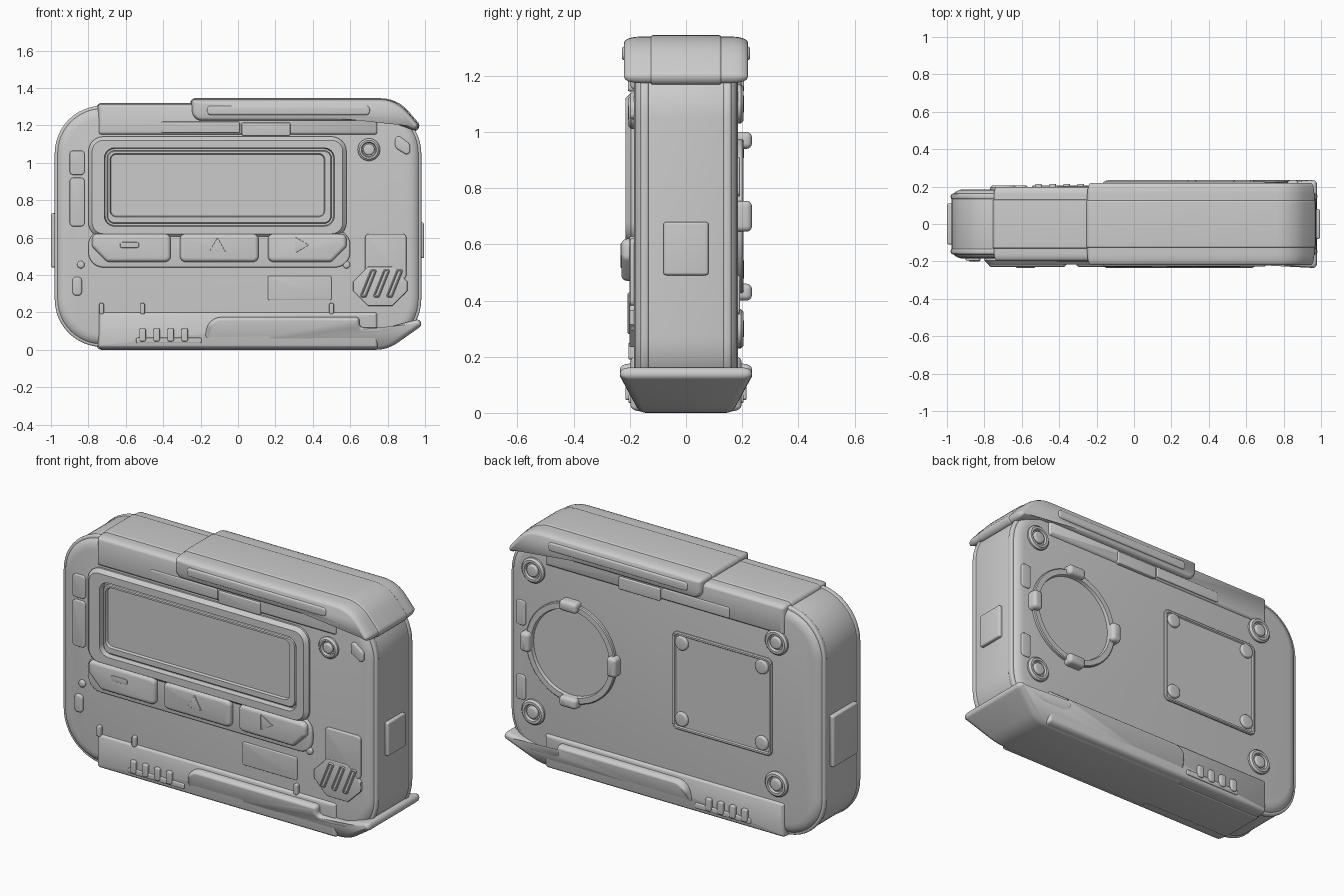
import bpy, bmesh, math
from mathutils import Vector

if "Cube" in bpy.data.objects:
    bpy.data.objects.remove(bpy.data.objects["Cube"], do_unlink=True)

GREY = (.6, .6, .6, 1)
grey = bpy.data.materials.new("plain_grey")
grey.use_nodes = True
grey.diffuse_color = GREY
grey.node_tree.nodes["Principled BSDF"].inputs["Base Color"].default_value = GREY

# Shared sizes: half depth of the case, rounding radii, and the two faces
DEPTH = .18
HAIR, THIN, TIGHT, SOFT, WIDE, BROAD = .005, .01, .02, .03, .08, .2
FRONT, BACK = -1, 1


def fillet(points, radius, segments=6):
    """Counter-clockwise polygon in x and z with rounded corners."""
    corners = [Vector(point) for point in points]
    outline = []
    for i, corner in enumerate(corners):
        size = radius[i] if isinstance(radius, list) else radius
        before = corners[i - 1] - corner
        after = corners[(i + 1) % len(corners)] - corner
        half = before.angle(after) / 2
        longest = min(before.length, after.length) * .48
        cut = min(size / math.tan(half), longest)
        before.normalize()
        after.normalize()
        centre = corner + (before + after).normalized() * cut / math.cos(half)
        start = corner + before * cut - centre
        finish = corner + after * cut - centre
        sweep = math.atan2(start.x * finish.y - start.y * finish.x, start.dot(finish))
        for step in range(segments + 1):
            turn = sweep * step / segments
            c, s = math.cos(turn), math.sin(turn)
            outline.append(centre + Vector((start.x * c - start.y * s, start.x * s + start.y * c)))
    return outline


def rect(x, z, width, height, radius=TIGHT, segments=6):
    w, h = width / 2, height / 2
    return fillet([(x - w, z - h), (x + w, z - h), (x + w, z + h), (x - w, z + h)], radius, segments)


def circle(x, z, radius, sides=32, phase=0):
    angles = [phase + math.tau * k / sides for k in range(sides)]
    return [Vector((x + radius * math.cos(a), z + radius * math.sin(a))) for a in angles]


def inset(outline, distance):
    moved = []
    for i, point in enumerate(outline):
        along = (outline[(i + 1) % len(outline)] - outline[i - 1]).normalized()
        moved.append(point + Vector((-along.y, along.x)) * distance)
    return moved


def loft(name, loops):
    """Skin a stack of (outline, y) loops and cap both ends."""
    bm = bmesh.new()
    rings = [[bm.verts.new((p.x, y, p.y)) for p in outline] for outline, y in loops]
    for lower, upper in zip(rings, rings[1:]):
        for i in range(len(lower)):
            bm.faces.new((lower[i - 1], lower[i], upper[i], upper[i - 1]))
    bm.faces.new(rings[0])
    bm.faces.new(rings[-1])
    bmesh.ops.recalc_face_normals(bm, faces=bm.faces)
    mesh = bpy.data.meshes.new(name)
    bm.to_mesh(mesh)
    bm.free()
    mesh.materials.append(grey)
    part = bpy.data.objects.new(name, mesh)
    bpy.context.collection.objects.link(part)
    bpy.ops.object.select_all(action="DESELECT")
    part.select_set(True)
    bpy.context.view_layer.objects.active = part
    bpy.ops.object.shade_smooth_by_angle(angle=math.radians(35))
    return part


def rounded_end(outline, y, side, bevel, fall):
    """Loops of a quarter-round edge that finishes at y."""
    turns = [math.pi / 2 * k / 4 for k in range(5)]
    return [(inset(outline, bevel * (1 - math.cos(t))), y - side * fall * (1 - math.sin(t))) for t in turns]


def slab(name, outline, half, bevel=THIN, fall=THIN, middle=0):
    """Part through the case, rounded on its front and back."""
    front_end = rounded_end(outline, middle - half, FRONT, bevel, fall)
    return loft(name, front_end[::-1] + rounded_end(outline, middle + half, BACK, bevel, fall))


def plate(name, outline, height, side=FRONT, bevel=HAIR):
    """Raised part on one face of the case."""
    root = [(outline, side * (DEPTH - TIGHT))]
    return loft(name, root + rounded_end(outline, side * (DEPTH + height), side, bevel, bevel))


def frame(name, outer, inner, height, floor, side=FRONT, bevel=HAIR):
    """Raised rim on one face, sunk to a floor inside."""
    top = side * (DEPTH + height)
    return loft(name, [(outer, side * (DEPTH - TIGHT)), (outer, top - side * bevel),
                       (inset(outer, bevel), top), (inset(inner, -HAIR), top),
                       (inner, side * (DEPTH + floor))])


def stud(name, x, z, radius, side):
    frame(name + "_washer", circle(x, z, radius), circle(x, z, radius * .6), .025, .012, side, THIN)
    plate(name + "_head", circle(x, z, radius / 2), .027, side, THIN)


# Case, edge ridges and end strips
case = rect(0, .66, 1.95, 1.28, .25, 12)
slab("case", case, DEPTH + HAIR, .06, .05)
for side in (FRONT, BACK):
    slab("edge_ridge", inset(case, -HAIR), .015, middle=side * .147)
for z, height in ((1.23, .17), (.105, .2)):
    strip = rect(0, z, 1.5, height)
    slab("end_strip", strip, .197, TIGHT, .04)
    slab("end_band", inset(strip, -HAIR), .13, HAIR)

# Corner bumpers
upper = fillet([(-.25, 1.34), (-.25, 1.22), (.8, 1.22), (.95, 1.17), (.97, 1.2), (.85, 1.34)],
               [TIGHT, WIDE, WIDE, TIGHT, SOFT, BROAD])
slab("upper_bumper", upper, .22, TIGHT, .06)
slab("upper_bumper_band", inset(upper, -HAIR), .125, HAIR)
lower = fillet([(-.2, 0), (.8, 0), (.985, .13), (.97, .165), (.8, .12), (.65, .12), (.65, .175), (-.15, .175)],
               [THIN, BROAD, SOFT, TIGHT, WIDE, TIGHT, TIGHT, WIDE])
bumper = slab("lower_bumper", lower, .235, TIGHT, SOFT)
for vert in bumper.data.vertices:
    vert.co.y *= 1 - .3 * max(0, 1 - vert.co.z / .13)

# Display bezel with recessed screen
lip = rect(-.1, .87, 1.22, .41, .05)
frame("display_bezel", rect(-.11, .87, 1.38, .54, WIDE), lip, .036, .006, bevel=TIGHT)
frame("screen", inset(lip, THIN), rect(-.11, .88, 1.14, .33, SOFT), .024, .01)

# Buttons under the screen, with thin markings
plate("button_tray", rect(-.1, .54, 1.4, .2, WIDE), .022, bevel=THIN)
end_button = [(-.7, .47), (-.36, .47), (-.36, .62), (-.78, .62), (-.78, .55)]
mirrored = [(-.2 - x, z) for x, z in reversed(end_button)]
plate("left_button", fillet(end_button, SOFT), .05, bevel=TIGHT)
plate("right_button", fillet(mirrored, SOFT), .05, bevel=TIGHT)
plate("middle_button", rect(-.1, .545, .42, .15, SOFT), .05, bevel=TIGHT)
plate("up_mark", circle(-.11, .55, .05, 3, math.pi / 2), .054, bevel=HAIR / 2)
plate("next_mark", circle(.33, .56, .05, 3), .054, bevel=HAIR / 2)
plate("return_mark", rect(-.58, .56, .1, .03, THIN), .054, bevel=HAIR / 2)

# Lamp, corner lug and side tabs of the front
stud("lamp", .7, 1.07, .06, FRONT)
plate("corner_lug", fillet([(.84, 1.08), (.92, 1.03), (.92, 1.1), (.84, 1.16)], SOFT), .02, bevel=THIN)
plate("upper_tab", rect(-.86, 1, .08, .13), .016)
plate("lower_tab", rect(-.86, .79, .08, .26), .016)

# Speaker plate with slanted slots
plate("speaker_mount", rect(.79, .5, .22, .24), .02)
plate("speaker_plate", rect(.76, .34, .29, .21, WIDE, 1), .022)
low, high, lean, thick = .28, .43, .06, .035
for k in range(3):
    x = .65 + .07 * k
    slot = fillet([(x, low), (x + thick, low), (x + thick + lean, high), (x + lean, high)], THIN)
    frame("speaker_slot", slot, inset(slot, THIN), .028, .023)

# Small front details
plate("label_plate", rect(.33, .33, .34, .13, THIN), .012)
for x in (-.86, .87):
    plate("side_nub", rect(x, .34, .05, .1), .02, bevel=THIN)
for x in (-.73, -.51, .5):
    plate("small_pin", rect(x, .22, .025, .06, THIN), .025)
for x in (-.84, .58):
    plate("small_dot", circle(x, .455, TIGHT, 16), .02, bevel=THIN)

# Latches and vent ribs, alike on front and back
for side in (FRONT, BACK):
    plate("bumper_lip", rect(.27, 1.28, .87, .05), .048, side, THIN)
    plate("top_latch", rect(.15, 1.18, .26, .07, THIN), .027, side)
    plate("top_step", rect(-.2, 1.19, .42, .06, THIN), .023, side)
    plate("vent_rail", rect(-.37, .05, .35, .03, THIN), .025, side)
    for k in range(4):
        plate("vent_rib", rect(-.51 + .075 * k, .08, .035, .07, THIN), .035, side)

# Keys on the sides
slab("left_key", rect(.97, .585, .05, .19, THIN), .08)
slab("right_key", rect(-.97, .585, .06, .29, THIN), .11)

# Back ring with four clips
x, z, radius = .58, .7, .27
frame("back_ring", circle(x, z, radius + THIN, 48), circle(x, z, radius - SOFT, 48), .024, HAIR * 1.5, BACK)
for out, width, height in ((radius, .06, .11), (-radius, .06, .11)):
    plate("side_clip", rect(x + out, z, width, height), .055, BACK, TIGHT)
    plate("end_clip", rect(x, z + out, height, width), .055, BACK, TIGHT)

# Back screws and hatch
for x in (-.7, .82):
    for z in (.3, 1.1):
        stud("back_screw", x, z, .07, BACK)
hatch = rect(-.36, .72, .62, .55, SOFT)
frame("back_hatch", hatch, inset(hatch, TIGHT), .017, .01, BACK)
for x in (-.61, -.11):
    for z in (.51, .94):
        plate("hatch_fastener", circle(x, z, .04), .026, BACK, THIN)
for z in (.42, .84):
    plate("back_tab", rect(.9, z, .06, .14), .012, BACK)
